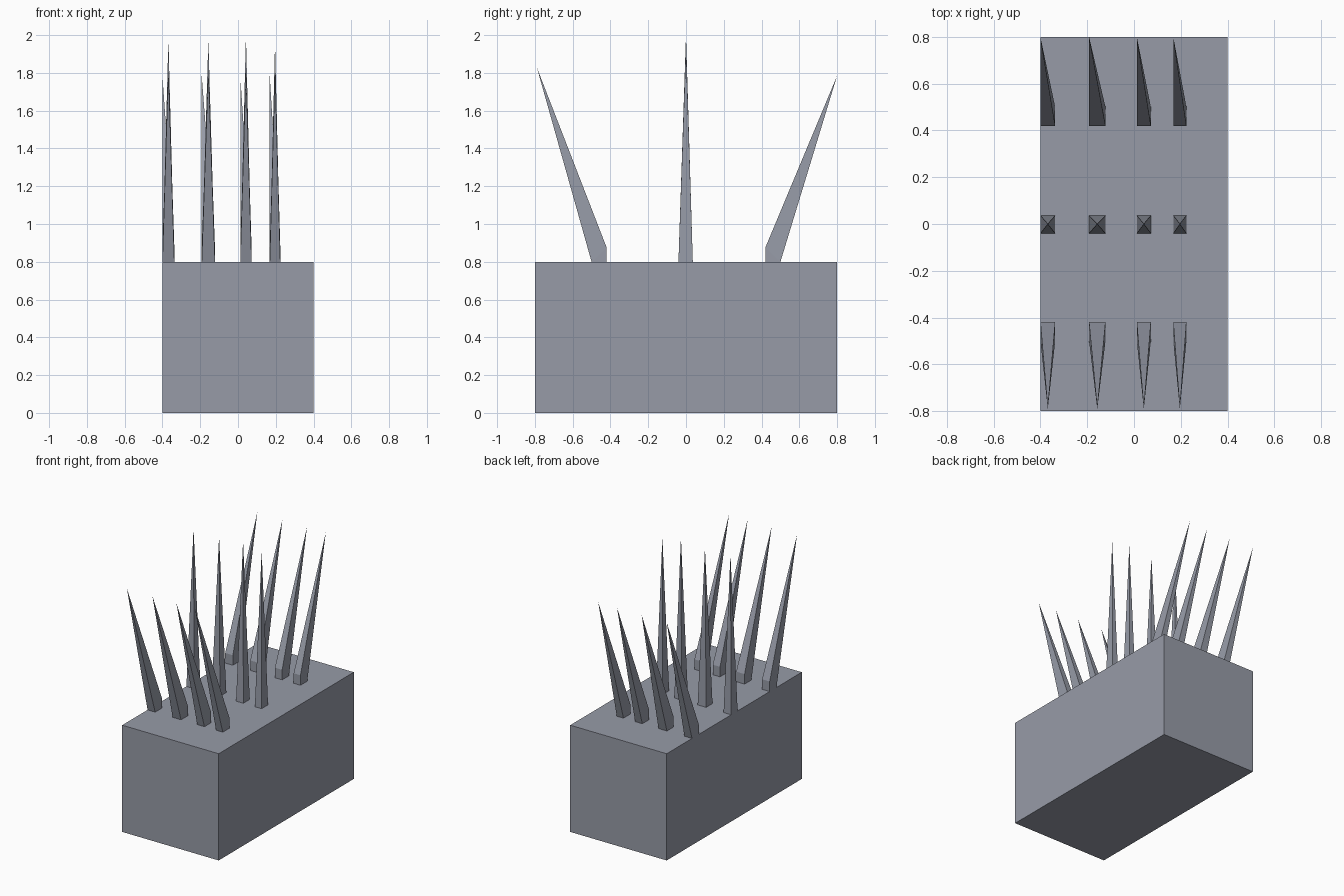
import bpy
import bmesh

cube = bpy.data.objects.get("Cube")
if cube:
    bpy.data.objects.remove(cube, do_unlink=True)

grey = bpy.data.materials.new("slate_grey")
grey.use_nodes = True
colour = (0.31, 0.33, 0.39, 1)
grey.diffuse_color = colour
grey.node_tree.nodes["Principled BSDF"].inputs["Base Color"].default_value = colour

TOP = 0.8


def hull(name, points):
    """Flat-shaded convex solid around a few corner points."""
    bm = bmesh.new()
    for p in points:
        bm.verts.new(p)
    result = bmesh.ops.convex_hull(bm, input=bm.verts)
    unused = {g for g in result["geom_interior"] if isinstance(g, bmesh.types.BMVert)}
    bmesh.ops.delete(bm, geom=list(unused), context='VERTS')
    bmesh.ops.dissolve_limit(bm, angle_limit=0.002, verts=bm.verts, edges=bm.edges)
    bmesh.ops.recalc_face_normals(bm, faces=bm.faces)
    mesh = bpy.data.meshes.new(name)
    bm.to_mesh(mesh)
    bm.free()
    mesh.materials.append(grey)
    obj = bpy.data.objects.new(name, mesh)
    bpy.context.collection.objects.link(obj)
    return obj


def leaning_spike(name, x0, x1, side, tip):
    """Spike leaning outwards, with a short upright heel on its inner side."""
    heel, toe = side * 0.42, side * 0.50
    corners = [(x, y, z) for x in (x0, x1)
               for y, z in ((heel, TOP), (toe, TOP), (heel, TOP + 0.075))]
    hull(name, corners + [tip])


# Block base
hull("block", [(x, y, z) for x in (-0.4, 0.4) for y in (-0.8, 0.8) for z in (0, TOP)])

# Three rows of four spikes: left edge, right edge, height of upright spike
columns = [(-0.40, -0.337, 1.98), (-0.192, -0.122, 1.975),
           (0.012, 0.072, 2.0), (0.168, 0.224, 1.96)]
for i, (x0, x1, height) in enumerate(columns, 1):
    mid = (x0 + x1) / 2
    hull(f"middle_spike_{i}",
         [(x, y, TOP) for x in (x0, x1) for y in (-0.04, 0.036)] + [(mid, 0, height)])
    leaning_spike(f"front_spike_{i}", x0, x1, -1, (mid, -0.79, 1.83))
    leaning_spike(f"back_spike_{i}", x0, x1, 1, (x0, 0.80, 1.785))
